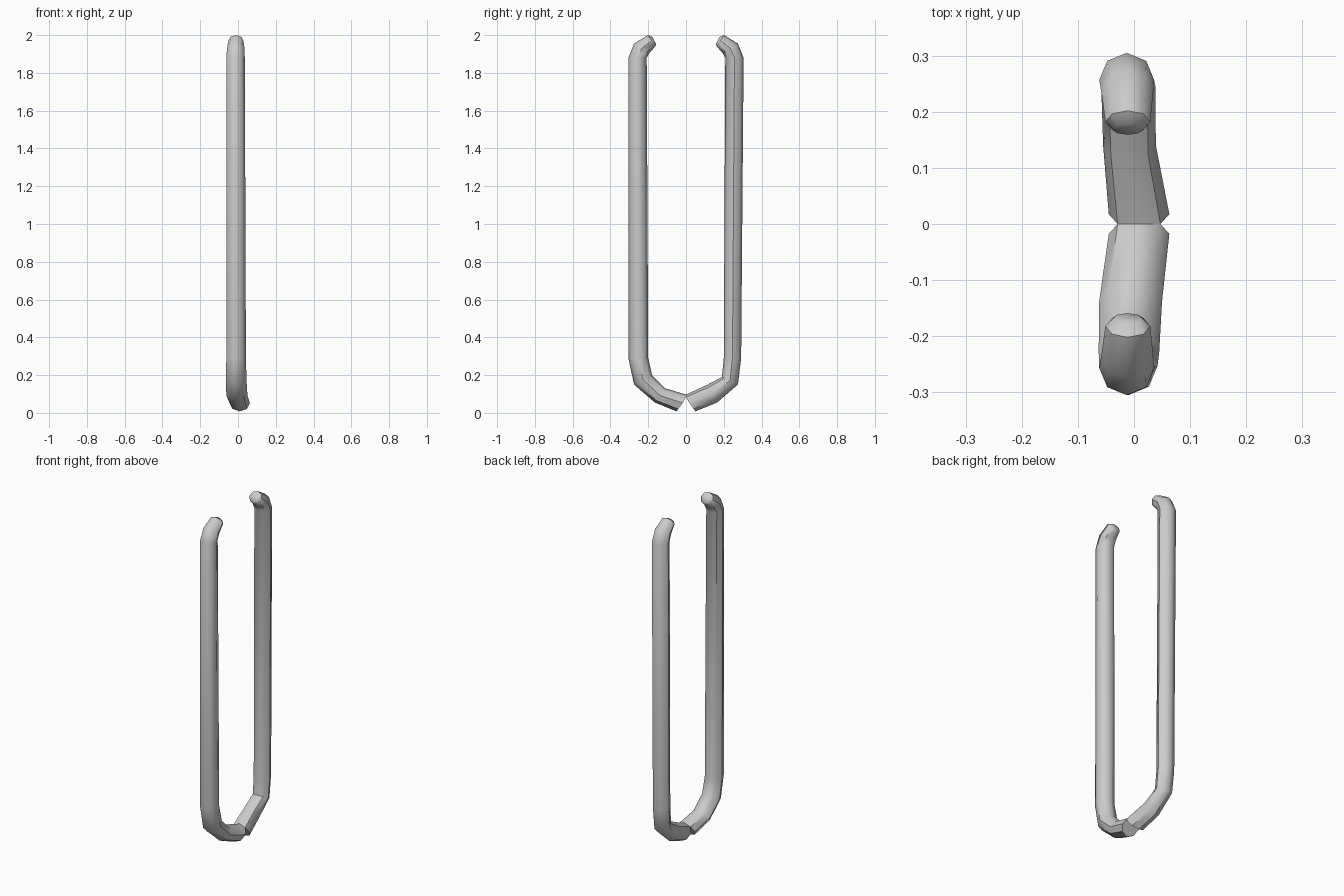
import bpy, math

if "Cube" in bpy.data.objects:
    bpy.data.objects.remove(bpy.data.objects["Cube"])

SIDES = 8


def arm(name, rings, side):
    """Loft octagonal rings: outer (y, z), inner (y, z), x centre, x half-width."""
    verts, faces = [], []
    for oy, oz, iy, iz, cx, w in rings:
        for k in range(SIDES):
            a = 2 * math.pi * k / SIDES
            c, s = math.cos(a), math.sin(a)
            y = (oy + iy) / 2 + (oy - iy) / 2 * c
            z = (oz + iz) / 2 + (oz - iz) / 2 * c
            # ends are trimmed where the two arms meet
            verts.append((cx + w * s, side * max(y, 0), z))
    for r in range(len(rings) - 1):
        for k in range(SIDES):
            a, b = r * SIDES + k, r * SIDES + (k + 1) % SIDES
            faces.append((a, b, b + SIDES, a + SIDES))
    n = len(verts)
    faces += [tuple(range(SIDES))[::-1], tuple(range(n - SIDES, n))]
    if side > 0:
        faces = [f[::-1] for f in faces]
    mesh = bpy.data.meshes.new(name)
    mesh.from_pydata(verts, [], faces)
    ob = bpy.data.objects.new(name, mesh)
    bpy.context.collection.objects.link(ob)
    bpy.ops.object.select_all(action='DESELECT')
    ob.select_set(True)
    bpy.context.view_layer.objects.active = ob
    bpy.ops.object.mode_set(mode='EDIT')
    bpy.ops.mesh.select_all(action='SELECT')
    bpy.ops.mesh.normals_make_consistent(inside=False)
    bpy.ops.object.mode_set(mode='OBJECT')
    bpy.ops.object.shade_smooth_by_angle(angle=math.radians(45))


# hooked upper end shared by both arms, closing with a small rounded tip
hook = [
    (0.305, 1.88, 0.208, 1.88, -0.013, 0.049),
    (0.275, 1.955, 0.192, 1.908, -0.012, 0.046),
    (0.202, 2.0, 0.162, 1.94, -0.011, 0.040),
    (0.178, 1.99, 0.159, 1.953, -0.011, 0.026),
]

# front arm: evenly curved foot
arm("front_arm", [
    (0.05, 0.008, -0.015, 0.097, 0.009, 0.054),
    (0.165, 0.055, 0.11, 0.13, -0.006, 0.056),
    (0.275, 0.15, 0.18, 0.20, -0.009, 0.054),
    (0.305, 0.29, 0.20, 0.29, -0.010, 0.052),
] + hook, -1)

# back arm: straighter foot
arm("back_arm", [
    (0.05, 0.008, -0.015, 0.097, 0.009, 0.054),
    (0.165, 0.055, 0.115, 0.15, -0.008, 0.047),
    (0.275, 0.15, 0.19, 0.19, -0.010, 0.048),
    (0.292, 0.29, 0.20, 0.29, -0.011, 0.049),
] + hook, 1)
